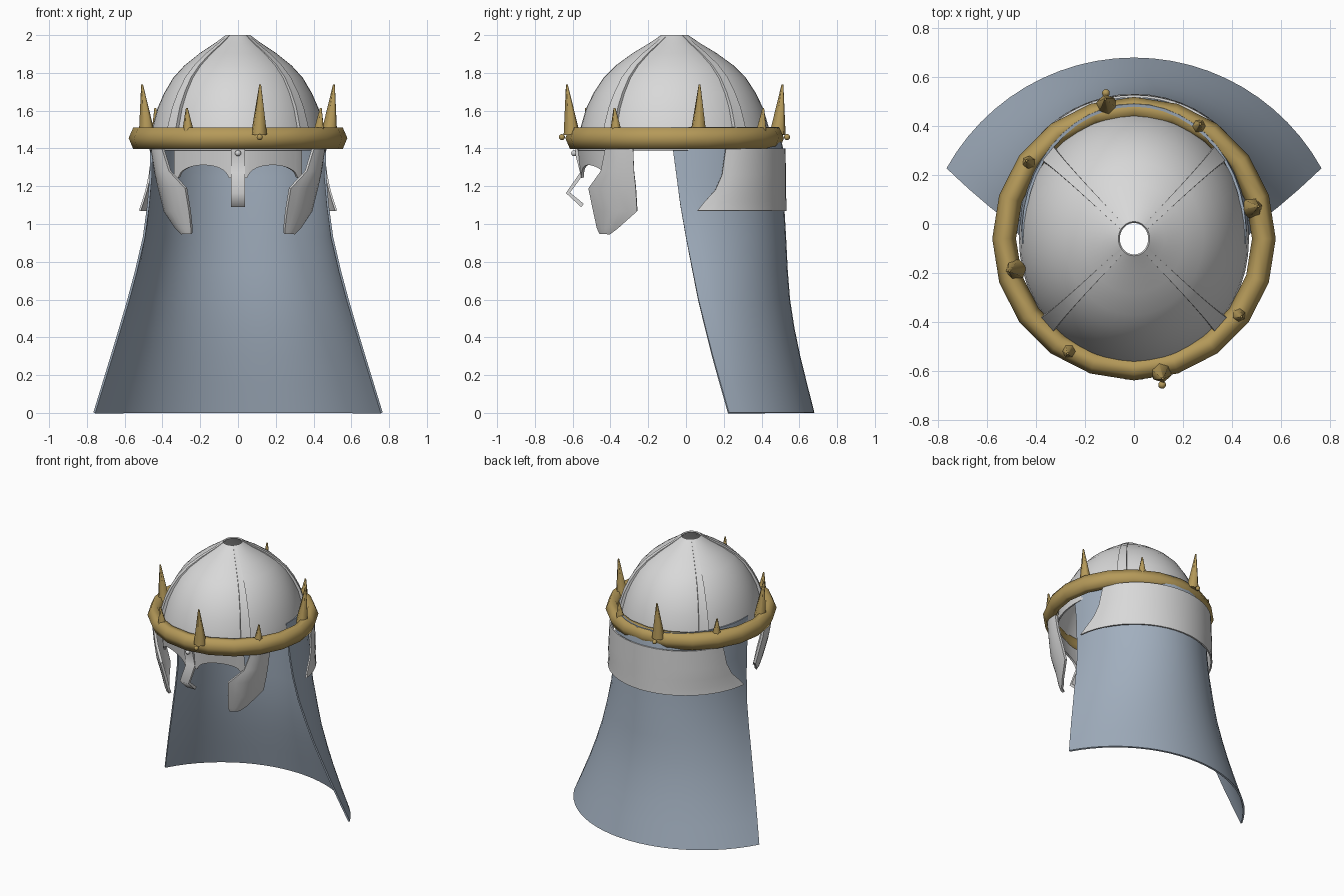
import bpy, bmesh
from math import sin, cos, pi, radians, sqrt
from mathutils import Vector

if "Cube" in bpy.data.objects:
    bpy.data.objects.remove(bpy.data.objects["Cube"], do_unlink=True)

CY = -0.06  # helmet axis in y


def material(name, rgb):
    m = bpy.data.materials.new(name)
    m.use_nodes = True
    m.diffuse_color = (*rgb, 1)
    bsdf = m.node_tree.nodes["Principled BSDF"]
    bsdf.inputs["Base Color"].default_value = (*rgb, 1)
    bsdf.inputs["Roughness"].default_value = 0.6
    return m


STEEL = material("pale steel", (0.69, 0.69, 0.69))
GOLD = material("old gold", (0.46, 0.32, 0.10))
CLOTH = material("blue grey cloth", (0.36, 0.43, 0.52))


def finish(obj, name, mat, angle=35):
    obj.name = name
    obj.data.materials.clear()
    obj.data.materials.append(mat)
    bpy.ops.object.select_all(action="DESELECT")
    obj.select_set(True)
    bpy.context.view_layer.objects.active = obj
    for mod in list(obj.modifiers):
        bpy.ops.object.modifier_apply(modifier=mod.name)
    bpy.ops.object.shade_smooth_by_angle(angle=radians(angle))


def sheet(name, rows, mat, thick=0.0, angle=35):
    """Grid surface through rows of points, optionally thickened."""
    bm = bmesh.new()
    grid = [[bm.verts.new(p) for p in row] for row in rows]
    for a, b in zip(grid, grid[1:]):
        for i in range(len(a) - 1):
            bm.faces.new((a[i], a[i + 1], b[i + 1], b[i]))
    bmesh.ops.remove_doubles(bm, verts=bm.verts, dist=0.0005)
    bmesh.ops.recalc_face_normals(bm, faces=bm.faces)
    me = bpy.data.meshes.new(name)
    bm.to_mesh(me)
    bm.free()
    obj = bpy.data.objects.new(name, me)
    bpy.context.collection.objects.link(obj)
    if thick:
        mod = obj.modifiers.new("thickness", "SOLIDIFY")
        mod.thickness = thick
        mod.offset = 0
    finish(obj, name, mat, angle)


def revolve(profile, steps, sy=1.0):
    turn = [2 * pi * i / steps for i in range(steps + 1)]
    return [[(r * cos(t), CY + sy * r * sin(t), z) for t in turn] for r, z in profile]


def arc_row(z, w, front, back, deg, n=24):
    """Rear-facing arc of half width w, reaching from y=front to y=back."""
    a = radians(deg)
    ts = [a * (2 * i / n - 1) for i in range(n + 1)]
    return [(w * sin(t) / sin(a),
             back - (back - front) * (1 - cos(t)) / (1 - cos(a)), z) for t in ts]


def ball(name, loc, mat):
    bpy.ops.mesh.primitive_uv_sphere_add(segments=12, ring_count=8, radius=0.016, location=loc)
    finish(bpy.context.object, name, mat)


# Dome, open at the crown
dome = [(0.061, 1.997), (0.12, 1.953), (0.20, 1.90), (0.28, 1.836), (0.34, 1.77),
        (0.387, 1.69), (0.422, 1.61), (0.446, 1.52), (0.458, 1.46), (0.465, 1.39)]
sheet("dome", revolve(dome, 48, 1.1), STEEL, 0.01)

# Four raised ribs that widen and thicken towards the rim
for name, deg in (("left_rear", 42), ("right_rear", 138), ("right_front", 222), ("left_front", 318)):
    t = radians(deg)
    rows = []
    for i, (r, z) in enumerate(dome[:-1]):
        half = 0.010 + 0.0033 * i
        top = 0.006 + 0.0022 * i
        row = []
        for s, lift in ((-1, -0.003), (-1, top), (1, top), (1, -0.003)):
            q = r + lift
            row.append((q * cos(t) - s * half * sin(t),
                        CY + 1.1 * (q * sin(t) + s * half * cos(t)), z + lift * 0.5))
        rows.append(row)
    sheet("rib_" + name, rows, STEEL)

# Crown ring
ring = [(0.579, 1.455), (0.555, 1.51), (0.51, 1.51), (0.482, 1.455),
        (0.51, 1.398), (0.555, 1.398), (0.579, 1.455)]
sheet("crown_ring", revolve(ring, 20), GOLD, angle=70)

# Spikes: four tall and four short, leaning slightly outwards
for k in range(4):
    for name, deg, height, rad, dist, sy in (
            ("tall", 13, 0.265, 0.044, 0.495, 1.13),
            ("short", 60 if k % 2 == 0 else 54, 0.14, 0.034, 0.528, 1.0)):
        t = radians(deg + 90 * k)
        out = Vector((cos(t), sin(t), 0))
        axis = (out * 0.1 + Vector((0, 0, 1))).normalized()
        base = Vector((out.x * dist, CY + out.y * dist * sy, 1.475))
        bpy.ops.mesh.primitive_cone_add(vertices=6, radius1=rad, radius2=0.005, depth=height,
                                        location=base + axis * height / 2)
        cone = bpy.context.object
        cone.rotation_euler = axis.to_track_quat("Z", "Y").to_euler()
        finish(cone, f"{name}_spike_{k + 1}", GOLD, 62)
ball("front_stud", (0.115, -0.657, 1.46), GOLD)
ball("rear_stud", (-0.115, 0.535, 1.46), GOLD)


# Brow plate with an arch over each eye
def brow_edge(x):
    u = (abs(x) - 0.18) / 0.13
    return 1.245 + 0.068 * sqrt(max(0, 1 - u * u))


brow = [[], []]
for i in range(49):
    t = radians(46) * (i / 24 - 1)
    x, y = 0.465 * sin(t), CY - 0.51 * cos(t)
    brow[0].append((x, y, 1.43))
    brow[1].append((x, y + 0.02, brow_edge(x)))
sheet("brow_plate", brow, STEEL, 0.014)

# Bent nose guard
nose = [(-0.575, 1.43), (-0.575, 1.37), (-0.55, 1.27), (-0.625, 1.165), (-0.548, 1.098)]
sheet("nose_guard", [[(x, y, z) for x in (-0.036, 0.036)] for y, z in nose], STEEL, 0.022, 88)
ball("nose_rivet", (0, -0.592, 1.375), STEEL)

# Cheek guards: front and rear edge per level, bulging a little between
cheek = [((0.40, -0.42, 1.41), (0.455, -0.28, 1.41)),
         ((0.36, -0.445, 1.28), (0.435, -0.275, 1.28)),
         ((0.275, -0.51, 1.19), (0.415, -0.265, 1.19)),
         ((0.255, -0.485, 1.07), (0.385, -0.258, 1.07)),
         ((0.245, -0.465, 0.98), (0.325, -0.36, 0.98)),
         ((0.245, -0.45, 0.95), (0.295, -0.40, 0.95))]
for side, s in (("left", 1), ("right", -1)):
    rows = []
    for a, b in cheek:
        a, b = Vector(a), Vector(b)
        row = []
        for i in range(7):
            p = a.lerp(b, i / 6) + Vector((0.8, -0.5, 0)) * (0.15 * (b - a).length * sin(pi * i / 6))
            row.append((s * p.x, p.y, p.z))
        rows.append(row)
    sheet("cheek_guard_" + side, rows, STEEL, 0.018, 40)

# Neck guard
neck = [(1.4, 0.45, 0.21, 0.522, 78), (1.26, 0.468, 0.19, 0.524, 78), (1.18, 0.485, 0.155, 0.525, 80),
        (1.12, 0.503, 0.10, 0.526, 82), (1.07, 0.52, 0.06, 0.527, 84)]
sheet("neck_guard", [arc_row(*r) for r in neck], STEEL, 0.01)

# Cloth hanging behind the helmet
cloth = [(1.512, 0.45, -0.08, 0.485, 95), (1.4, 0.458, -0.07, 0.508, 95), (1.25, 0.462, -0.05, 0.511, 94),
         (1.1, 0.475, -0.03, 0.514, 92), (0.93, 0.498, 0.0, 0.524, 88), (0.75, 0.54, 0.035, 0.533, 84),
         (0.6, 0.58, 0.065, 0.545, 79), (0.45, 0.624, 0.102, 0.568, 74), (0.3, 0.669, 0.14, 0.599, 69),
         (0.15, 0.715, 0.182, 0.636, 65), (0.0, 0.761, 0.225, 0.674, 61)]
sheet("neck_cloth", [arc_row(*r) for r in cloth], CLOTH, 0.012, 40)
